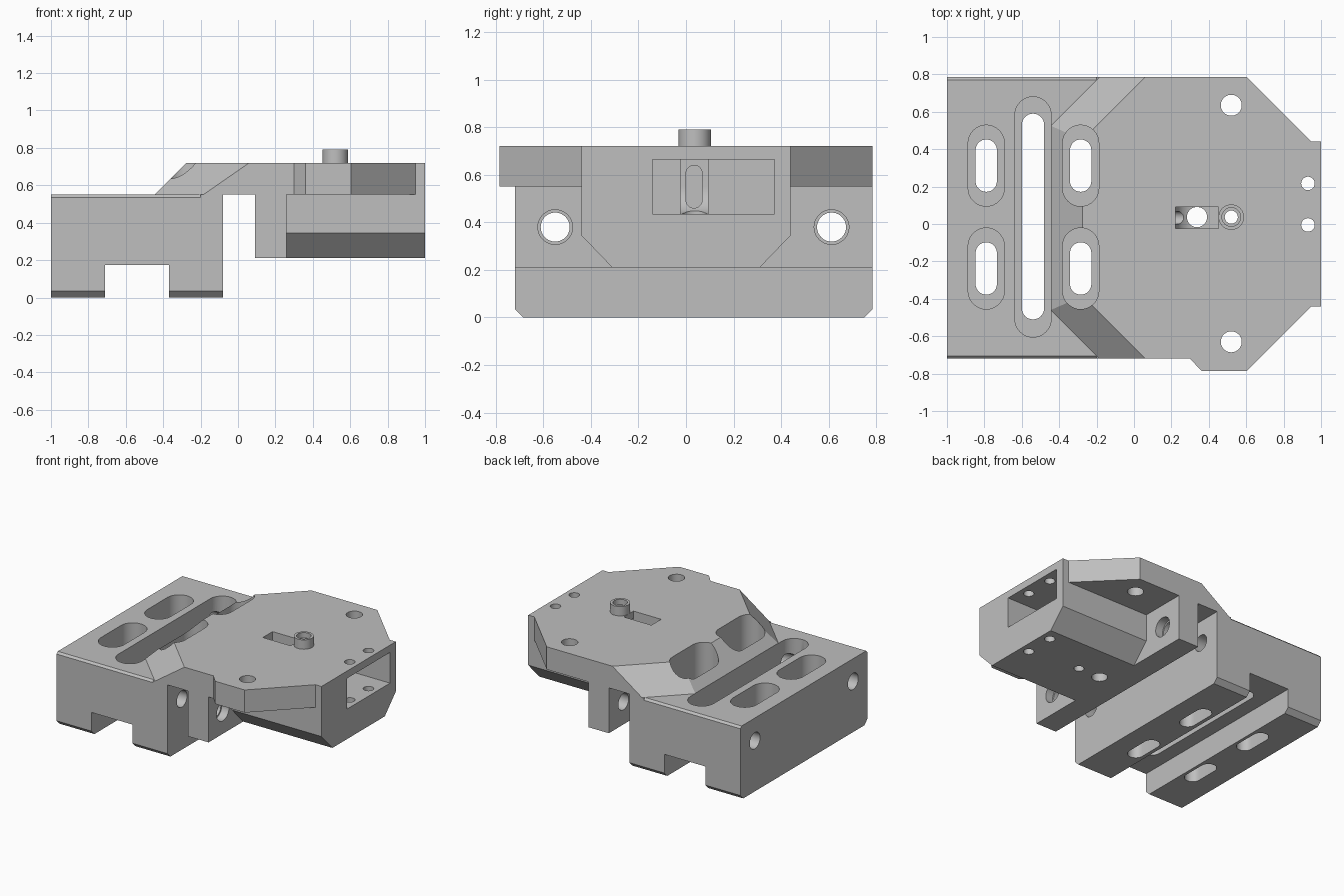
import bpy, bmesh
from math import pi, sin, cos, radians

cube = bpy.data.objects.get("Cube")
if cube:
    bpy.data.objects.remove(cube, do_unlink=True)

grey = bpy.data.materials.new("machined grey")
grey.use_nodes = True
grey.diffuse_color = (0.52, 0.52, 0.52, 1)
grey.node_tree.nodes["Principled BSDF"].inputs["Base Color"].default_value = grey.diffuse_color

PLACE = {"x": lambda a, b, t: (t, a, b),
         "y": lambda a, b, t: (a, t, b),
         "z": lambda a, b, t: (a, b, t)}


def loft(name, low, high, axis, lo, hi):
    """Solid between two outlines placed at lo and hi along an axis."""
    bm = bmesh.new()
    v0 = [bm.verts.new(PLACE[axis](a, b, lo)) for a, b in low]
    v1 = [bm.verts.new(PLACE[axis](a, b, hi)) for a, b in high]
    bm.faces.new(v0)
    bm.faces.new(v1)
    n = len(v0)
    for i in range(n):
        j = (i + 1) % n
        bm.faces.new((v0[i], v0[j], v1[j], v1[i]))
    bmesh.ops.recalc_face_normals(bm, faces=bm.faces)
    mesh = bpy.data.meshes.new(name)
    bm.to_mesh(mesh)
    bm.free()
    mesh.materials.append(grey)
    ob = bpy.data.objects.new(name, mesh)
    bpy.context.collection.objects.link(ob)
    return ob


def prism(name, outline, axis, lo, hi):
    return loft(name, outline, outline, axis, lo, hi)


def rect(a0, a1, b0, b1):
    return [(a0, b0), (a1, b0), (a1, b1), (a0, b1)]


def circle(a, b, r, n=40):
    return [(a + r * cos(2 * pi * i / n), b + r * sin(2 * pi * i / n)) for i in range(n)]


def stadium(a, b0, b1, r, n=16):
    top = [(a + r * cos(pi * i / n), b1 - r + r * sin(pi * i / n)) for i in range(n + 1)]
    low = [(a - r * cos(pi * i / n), b0 + r - r * sin(pi * i / n)) for i in range(n + 1)]
    return top + low


def combine(target, tool, operation="DIFFERENCE", keep=False):
    tool.hide_render = True
    mod = target.modifiers.new("combine", "BOOLEAN")
    mod.operation = operation
    mod.solver = "EXACT"
    mod.object = tool
    bpy.context.view_layer.objects.active = target
    bpy.ops.object.modifier_apply(modifier=mod.name)
    if not keep:
        bpy.data.objects.remove(tool, do_unlink=True)


# Overall depth limits, step height and top height
F, B, STEP, TOP = -0.72, 0.785, 0.55, 0.72

# Clamp block with chamfered lower edges and lightly chamfered upper edges
c, d = 0.035, 0.015
foot = [(F, c), (F + c, 0), (B - c, 0), (B, c)]
body = prism("clamp_body", foot + [(B, STEP - d), (B - d, STEP), (F + d, STEP), (F, STEP - d)],
             "x", -1, -0.2)
combine(body, prism("block_end", foot + [(B, STEP), (F, STEP)], "x", -0.2, -0.08), "UNION")

# Top plate with sloped left edges and cut corners
rim = [(0.3, F), (0.36, -B), (0.605, -B), (0.95, -0.44), (1, -0.44),
       (1, 0.44), (0.95, 0.44), (0.605, B)]
low = [(-0.445, 0.525), (-0.445, -0.46), (-0.185, F)] + rim + [(-0.185, B)]
high = [(-0.275, 0.45), (-0.275, -0.385), (0.06, F)] + rim + [(0.06, B)]
combine(body, loft("top_plate", low, high, "z", STEP, TOP), "UNION")

# Cross wall and the nose block with chamfered underside
combine(body, prism("cross_wall", rect(F, B, 0.21, 0.6), "x", 0.09, 0.26), "UNION")
nose = [(-0.31, 0.21), (0.31, 0.21), (0.44, 0.345), (0.44, 0.6), (-0.44, 0.6), (-0.44, 0.345)]
combine(body, prism("nose_block", nose, "x", 0.2, 1), "UNION")

# Rail channel under the clamp block
combine(body, prism("rail_channel", rect(-0.71, -0.37, -0.1, 0.175), "y", -1, 1))

# Four stepped slots and the long stepped slot
for x in (-0.79, -0.285):
    for y in (-0.238, 0.312):
        combine(body, prism("slot_recess", stadium(x, y - 0.217, y + 0.217, 0.097), "z", 0.22, 1))
        combine(body, prism("slot", stadium(x, y - 0.14, y + 0.14, 0.057), "z", -0.1, 0.5))
combine(body, prism("long_recess", stadium(-0.54, -0.605, 0.68, 0.097), "z", 0.3, 1))
combine(body, prism("long_slot", stadium(-0.54, -0.51, 0.59, 0.06), "z", 0.1, 0.5))

# Cross bolt holes through both walls, wider at the right end
for y in (-0.55, 0.612):
    combine(body, prism("bolt_hole", circle(y, 0.38, 0.061), "x", -1.1, 0.5))
    combine(body, prism("bolt_recess", circle(y, 0.38, 0.073), "x", 0.2, 0.5))

# Plate holes and small pin holes
for x, y, r in ((0.52, 0.635, 0.056), (0.52, -0.63, 0.056), (0.93, 0.217, 0.036), (0.93, -0.005, 0.036)):
    combine(body, prism("plate_hole", circle(x, y, r), "z", 0.1, 1))

# Pocket in the nose, wheel slot with its round floor and the bore below it
combine(body, prism("pocket", rect(-0.14, 0.372, 0.435, 0.665), "x", 0.45, 1.1))
combine(body, prism("wheel_slot", rect(0.222, 0.452, STEP, 0.9), "y", -0.023, 0.092))
combine(body, prism("wheel_round", circle(0.337, STEP, 0.115), "y", -0.023, 0.092))
combine(body, prism("wheel_exit", rect(-0.023, 0.092, 0.436, 0.66), "x", 0.337, 0.5))
combine(body, prism("wheel_back", stadium(0.034, 0.46, 0.64, 0.034), "x", 0.16, 0.35))
combine(body, prism("wheel_bore", circle(0.337, 0.037, 0.054), "z", 0.1, 0.6))

# Raised bushing with a stepped bore that carries on through the body
bushing = prism("bushing", circle(0.52, 0.037, 0.068), "z", TOP, 0.79)
combine(bushing, prism("bushing_recess", circle(0.52, 0.037, 0.05), "z", 0.75, 0.9))
bore = prism("bushing_bore", circle(0.52, 0.037, 0.035), "z", 0.1, 0.9)
combine(body, bore, keep=True)
combine(bushing, bore)

# Smooth the round surfaces and keep the machined edges sharp
for ob in (body, bushing):
    bpy.ops.object.select_all(action="DESELECT")
    ob.select_set(True)
    bpy.context.view_layer.objects.active = ob
    bpy.ops.object.shade_smooth_by_angle(angle=radians(25))
